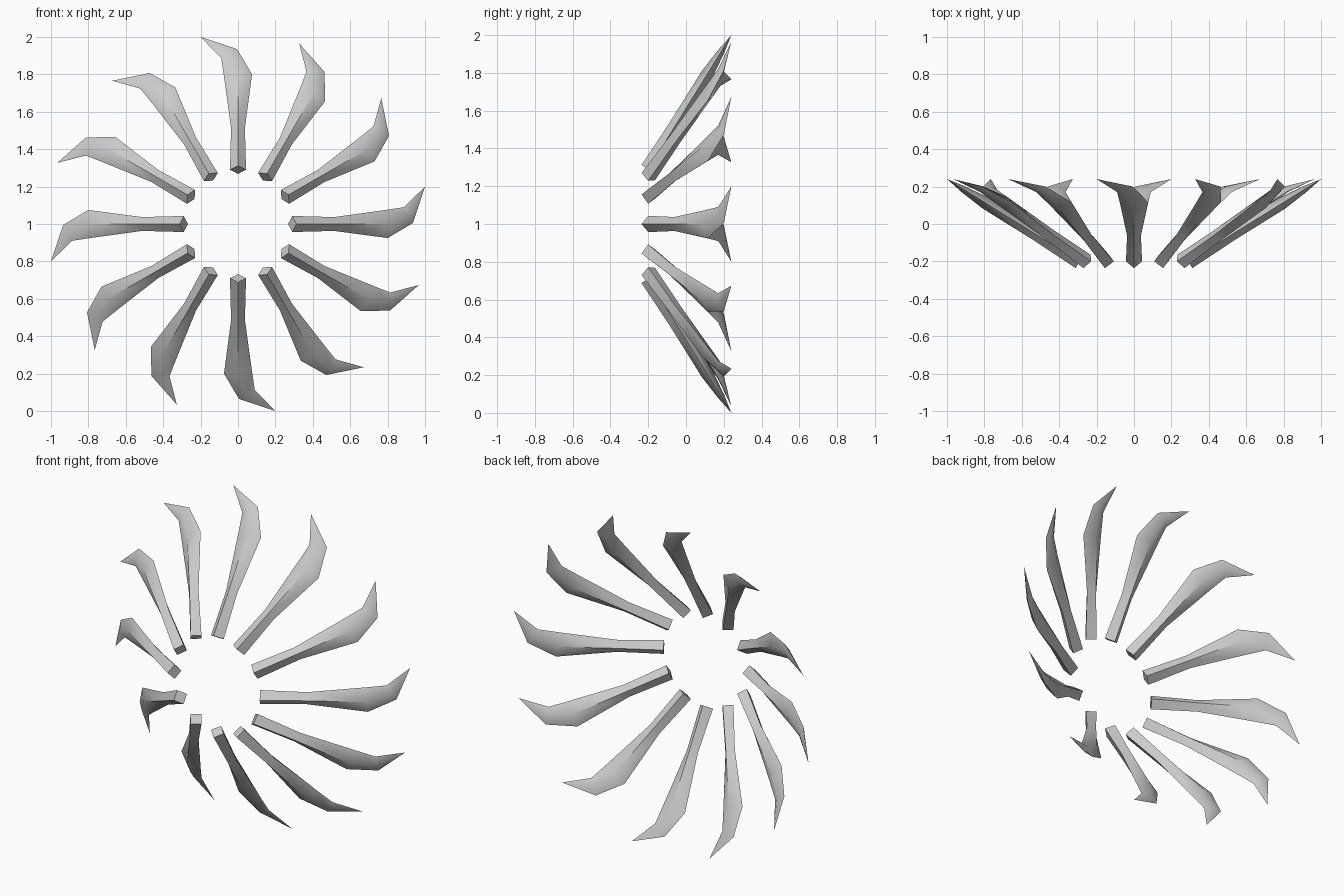
import bpy, bmesh
from math import radians, hypot

if "Cube" in bpy.data.objects:
    bpy.data.objects.remove(bpy.data.objects["Cube"])

COUNT = 12
SLOPE = 0.62                        # backward lean of each blade
n = hypot(1, SLOPE)
NY, NZ = -1 / n, SLOPE / n          # front-facing normal of the leaning blade

# stations along a blade: left (x, r), right (x, r), half thickness
STATIONS = [
    ((-0.043, 0.29), (0.043, 0.29), 0.042),    # inner end of the grip
    ((-0.037, 0.513), (0.037, 0.513), 0.034),  # neck
    ((-0.075, 0.79), (0.075, 0.80), 0.033),    # widest part
    ((-0.09, 0.888), (-0.005, 0.935), 0.018),  # start of the hook
]
TIP = (-0.20, 1.0)


def lean(x, r, off=0.0):
    """Place a point of the flat outline on the leaning blade plane."""
    return (x, -0.2 + SLOPE * (r - 0.29) + NY * off, r + NZ * off)


# blade mesh: diamond sections lofted to a point
bm = bmesh.new()
rings = []
for left, right, t in STATIONS:
    cx, cr = (left[0] + right[0]) / 2, (left[1] + right[1]) / 2
    rings.append([bm.verts.new(p) for p in (
        lean(*left), lean(cx, cr, t), lean(*right), lean(cx, cr, -t))])
for a, b in zip(rings, rings[1:]):
    for i in range(4):
        j = (i + 1) % 4
        bm.faces.new((a[i], a[j], b[j], b[i]))
tip = bm.verts.new(lean(*TIP))
for i in range(4):
    bm.faces.new((rings[-1][i], rings[-1][(i + 1) % 4], tip))
bm.faces.new(rings[0][::-1])
bmesh.ops.recalc_face_normals(bm, faces=bm.faces[:])
mesh = bpy.data.meshes.new("blade")
bm.to_mesh(mesh)
bm.free()

# ring of blades around the y axis
for k in range(COUNT):
    ob = bpy.data.objects.new(f"blade_{k + 1:02d}", mesh)
    ob.location = (0, 0, 1)
    ob.rotation_euler = (0, radians(360 / COUNT * k), 0)
    bpy.context.collection.objects.link(ob)

# smooth blade faces, sharp grip edges
bpy.ops.object.select_all(action='DESELECT')
ob.select_set(True)
bpy.context.view_layer.objects.active = ob
bpy.ops.object.shade_smooth_by_angle(angle=radians(50))
